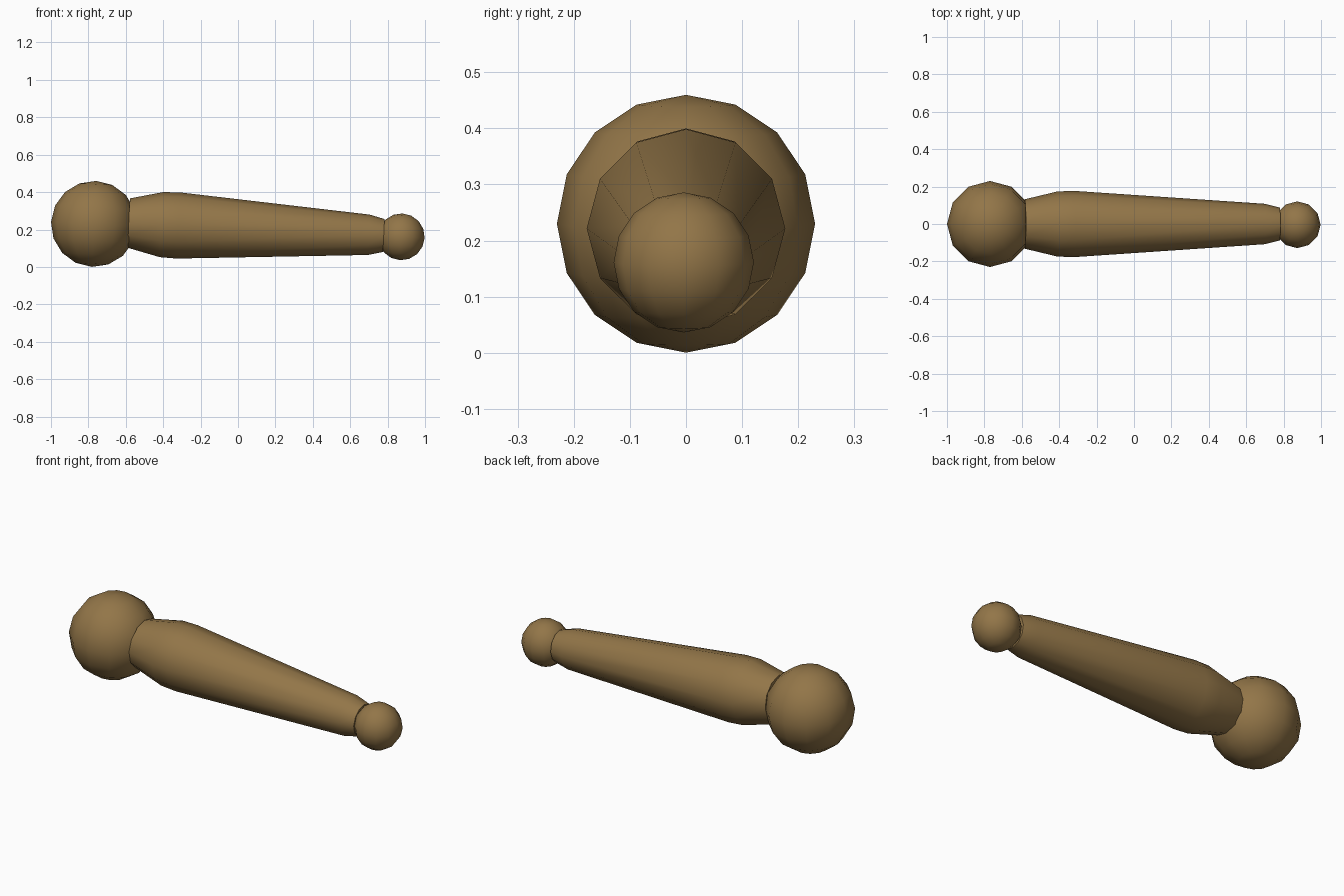
import bpy, bmesh
from math import radians, sin, cos, tau

cube = bpy.data.objects.get("Cube")
if cube:
    bpy.data.objects.remove(cube, do_unlink=True)

brown = bpy.data.materials.new("warm_brown")
brown.use_nodes = True
colour = (0.29, 0.18, 0.065, 1)
brown.diffuse_color = colour
brown.node_tree.nodes["Principled BSDF"].inputs["Base Color"].default_value = colour

TILT = radians(2.8)  # whole limb slopes down towards the small ball


def finish(name, bm, location):
    bmesh.ops.recalc_face_normals(bm, faces=bm.faces)
    mesh = bpy.data.meshes.new(name)
    bm.to_mesh(mesh)
    bm.free()
    mesh.materials.append(brown)
    obj = bpy.data.objects.new(name, mesh)
    bpy.context.collection.objects.link(obj)
    obj.location = location
    obj.rotation_euler.y = TILT
    bpy.ops.object.select_all(action="DESELECT")
    obj.select_set(True)
    bpy.context.view_layer.objects.active = obj
    bpy.ops.object.shade_smooth_by_angle(angle=radians(45))


def ball(name, location, radius):
    bm = bmesh.new()
    bmesh.ops.create_uvsphere(bm, u_segments=12, v_segments=8, radius=radius)
    finish(name, bm, location)


def lathe(name, location, profile, sides=12):
    """Turn (x, radius) points around the x axis and cap both ends."""
    bm = bmesh.new()
    rings = [[bm.verts.new((x, r * sin(tau * i / sides), r * cos(tau * i / sides)))
              for i in range(sides)] for x, r in profile]
    for a, b in zip(rings, rings[1:]):
        for i in range(sides):
            j = (i + 1) % sides
            bm.faces.new((a[i], a[j], b[j], b[i]))
    bm.faces.new(rings[0])
    bm.faces.new(rings[-1])
    finish(name, bm, location)


# Ball joints at the two ends
ball("large_joint_ball", (-0.77, 0, 0.23), 0.23)
ball("small_joint_ball", (0.873, -0.004, 0.161), 0.125)

# Tapered limb between the joints
lathe("tapered_limb", (0, 0, 0.206),
      [(-0.585, 0.132), (-0.41, 0.174), (-0.32, 0.177), (0.7, 0.108), (0.78, 0.088)])
